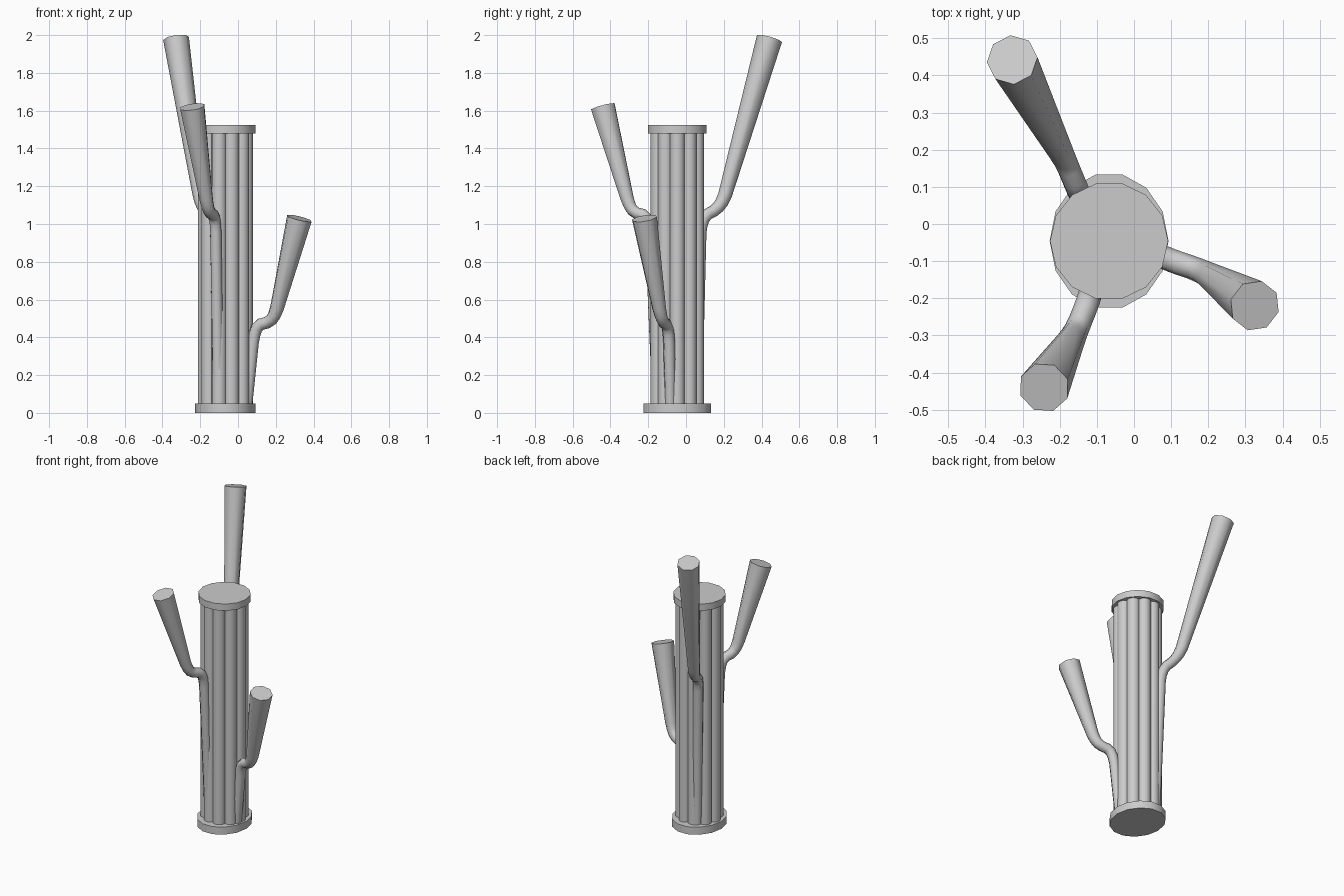
import bpy
import math
from mathutils import Vector

if "Cube" in bpy.data.objects:
    bpy.data.objects.remove(bpy.data.objects["Cube"])

CX, CY = -0.067, -0.046


def smooth(obj, angle=40):
    bpy.ops.object.select_all(action='DESELECT')
    obj.select_set(True)
    bpy.context.view_layer.objects.active = obj
    bpy.ops.object.shade_smooth_by_angle(angle=math.radians(angle))


def cylinder(name, x, y, z0, z1, rx, ry, sides, turn=0.0):
    bpy.ops.mesh.primitive_cylinder_add(vertices=sides, radius=1, depth=1)
    obj = bpy.context.object
    obj.name = name
    obj.scale = (rx, ry, z1 - z0)
    obj.rotation_euler.z = turn
    obj.location = (x, y, (z0 + z1) / 2)
    bpy.ops.object.transform_apply(location=True, rotation=True, scale=True)
    smooth(obj)
    return obj


def round_corners(points, reach=0.025):
    # Points hold x, y, z and radius; each inner corner becomes two points
    out = [points[0]]
    for a, b, c in zip(points, points[1:], points[2:]):
        for other in (a, c):
            t = min(0.25, reach / (other - b).length)
            out.append(b.lerp(other, t))
    return out + [points[-1]]


def arm(name, points):
    curve = bpy.data.curves.new(name, 'CURVE')
    curve.dimensions = '3D'
    curve.bevel_depth = 1.0
    curve.bevel_resolution = 2
    curve.use_fill_caps = True
    path = round_corners([Vector(p) for p in points])
    spline = curve.splines.new('POLY')
    spline.points.add(len(path) - 1)
    for point, p in zip(spline.points, path):
        point.co = (p[0], p[1], p[2], 1)
        point.radius = p[3]
    obj = bpy.data.objects.new(name, curve)
    bpy.context.collection.objects.link(obj)
    bpy.ops.object.select_all(action='DESELECT')
    obj.select_set(True)
    bpy.context.view_layer.objects.active = obj
    bpy.ops.object.convert(target='MESH')
    smooth(bpy.context.object, 50)


# Base and top discs (vertex on the x axis: 14 sides, quarter turn)
quarter = math.pi / 2
cylinder("base_disc", CX, CY, 0, 0.05, 0.184, 0.16, 14, quarter)
cylinder("top_disc", CX, CY, 1.48, 1.525, 0.159, 0.159, 14, quarter)

# Ring of ten upright tubes forming the ribbed column
for i in range(10):
    a = i * math.tau / 10
    cylinder(f"column_tube_{i + 1}", CX + 0.106 * math.cos(a),
             CY + 0.106 * math.sin(a), 0.02, 1.5, 0.04, 0.04, 16)

# Three arms that rise beside the column, step outward and flare
arm("right_arm", [
    (0.045, -0.082, 0.03, 0.030), (0.082, -0.09, 0.40, 0.032),
    (0.105, -0.10, 0.465, 0.032), (0.17, -0.122, 0.482, 0.032),
    (0.20, -0.138, 0.53, 0.036), (0.325, -0.22, 1.03, 0.069)])
arm("front_arm", [
    (-0.103, -0.15, 0.03, 0.030), (-0.118, -0.188, 0.98, 0.032),
    (-0.125, -0.212, 1.045, 0.032), (-0.15, -0.275, 1.06, 0.032),
    (-0.165, -0.305, 1.11, 0.036), (-0.242, -0.44, 1.62, 0.069)])
arm("back_arm", [
    (-0.12, 0.055, 0.03, 0.030), (-0.145, 0.077, 0.98, 0.032),
    (-0.155, 0.10, 1.045, 0.032), (-0.18, 0.16, 1.075, 0.032),
    (-0.20, 0.20, 1.13, 0.036), (-0.328, 0.442, 1.982, 0.069)])
